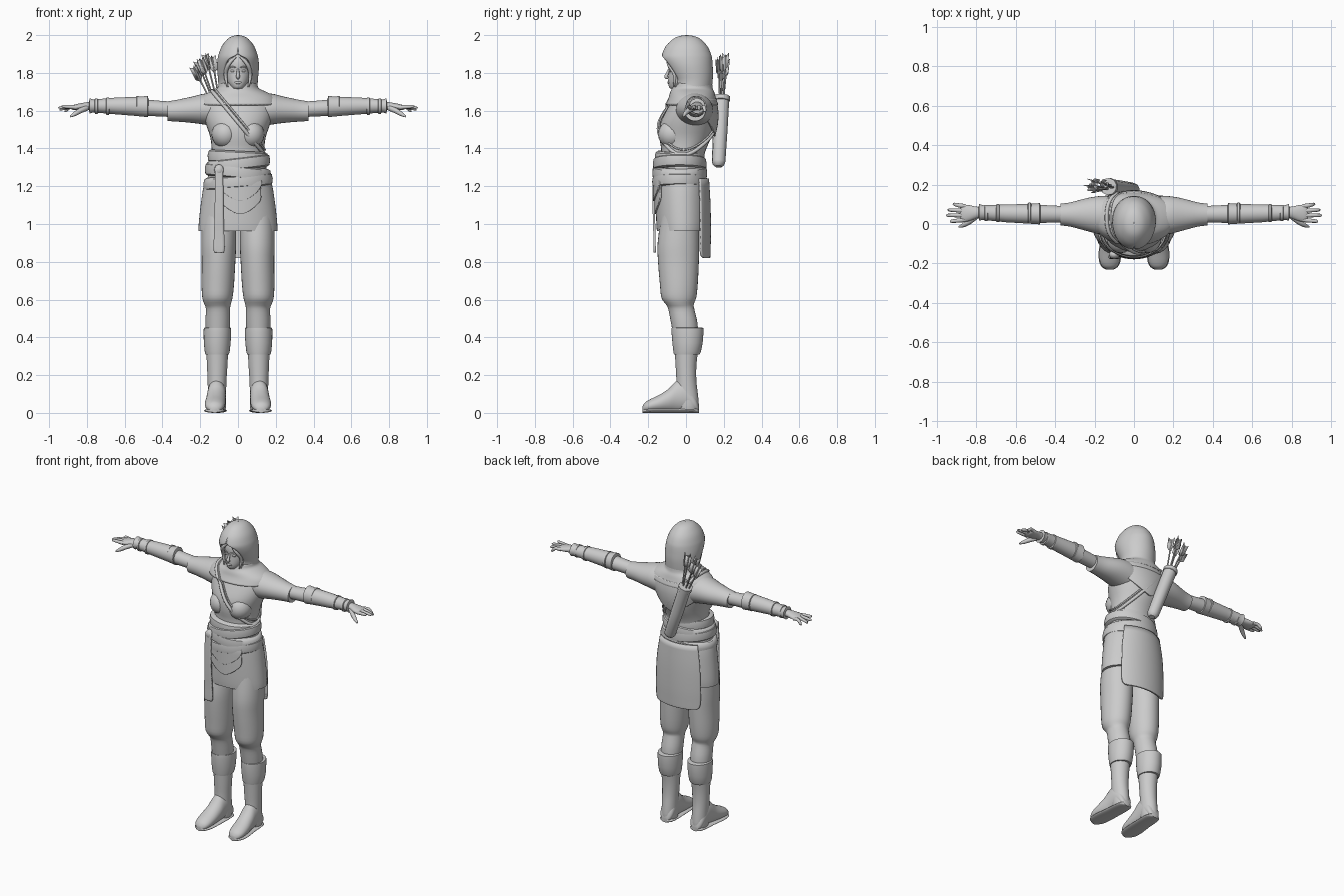
import bpy, bmesh
from math import sin, cos, pi, radians
from mathutils import Vector
from mathutils.bvhtree import BVHTree

def finish(o, mirror=False, thick=0):
    bpy.ops.object.select_all(action='DESELECT')
    o.select_set(True)
    bpy.context.view_layer.objects.active = o
    bpy.ops.object.shade_smooth_by_angle(angle=radians(45))
    if thick:
        m = o.modifiers.new("thickness", 'SOLIDIFY')
        m.thickness, m.offset = thick, 0
    if mirror:
        o.modifiers.new("mirror", 'MIRROR')
    return o

def from_bmesh(name, bm, **kw):
    bmesh.ops.remove_doubles(bm, verts=bm.verts, dist=0.0003)
    bmesh.ops.recalc_face_normals(bm, faces=bm.faces)
    me = bpy.data.meshes.new(name)
    bm.to_mesh(me)
    bm.free()
    o = bpy.data.objects.new(name, me)
    bpy.context.collection.objects.link(o)
    return finish(o, **kw)

def spline(rows, k):
    out = []
    for i in range(len(rows) - 1):
        a, b, c, d = (rows[max(0, min(len(rows) - 1, i + j))] for j in (-1, 0, 1, 2))
        for s in range(k):
            t = s / k
            out.append([q + .5 * t * (r - p + t * (2*p - 5*q + 4*r - s2 + t * (3*(q - r) + s2 - p)))
                        for p, q, r, s2 in zip(a, b, c, d)])
    return out + [list(rows[-1])]

def skin(name, rows, closed=True, caps=True, **kw):
    bm = bmesh.new()
    vs = [[bm.verts.new(p) for p in r] for r in rows]
    n = len(rows[0])
    for a, b in zip(vs, vs[1:]):
        for i in range(n if closed else n - 1):
            j = (i + 1) % n
            bm.faces.new((a[i], a[j], b[j], b[i]))
    if caps:
        bm.faces.new(vs[0])
        bm.faces.new(vs[-1])
    return from_bmesh(name, bm, **kw)

def loft(name, axis, rings, k=3, n=32, tilt=0, **kw):
    # ring = position on axis, two centre coordinates, two radii
    rows = []
    for p, c1, c2, r1, r2 in spline(rings, k):
        row = []
        for i in range(n):
            u, v = c1 + r1 * cos(2*pi*i/n), c2 + r2 * sin(2*pi*i/n)
            row.append({'z': (u, v, p + tilt * u), 'x': (p, u, v), 'y': (u, p, v)}[axis])
        rows.append(row)
    return skin(name, rows, **kw)

def shell(name, rows, k=3, n=32, thick=.012):
    # row = z, centre y, radius x, radius y, start and end angle (0 is the front)
    pts = []
    for z, cy, rx, ry, a0, a1 in spline(rows, k):
        ang = [a0 + (a1 - a0) * i / n for i in range(n + 1)]
        pts.append([(rx * sin(a), cy - ry * cos(a), z) for a in ang])
    return skin(name, pts, closed=False, caps=False, thick=thick)

def tube(name, pts, radii, cyclic=False, mirror=False, smooth=1):
    pr = spline([(*p, r) for p, r in zip(pts, radii)], smooth)
    cu = bpy.data.curves.new(name, 'CURVE')
    cu.dimensions, cu.bevel_depth, cu.bevel_resolution, cu.use_fill_caps = '3D', 1, 3, True
    sp = cu.splines.new('POLY')
    sp.points.add(len(pr) - 1)
    for q, p in zip(sp.points, pr):
        q.co, q.radius = (*p[:3], 1), p[3]
    sp.use_cyclic_u = cyclic
    o = bpy.data.objects.new(name, cu)
    bpy.context.collection.objects.link(o)
    bpy.ops.object.select_all(action='DESELECT')
    o.select_set(True)
    bpy.context.view_layer.objects.active = o
    bpy.ops.object.convert(target='MESH')
    return finish(bpy.context.object, mirror=mirror)

def ball(name, c, s, mirror=False):
    bm = bmesh.new()
    bmesh.ops.create_uvsphere(bm, u_segments=20, v_segments=12, radius=1)
    for v in bm.verts:
        v.co = [a + b * d for a, b, d in zip(c, v.co, s)]
    return from_bmesh(name, bm, mirror=mirror)

# Torso, bust and sleeves
torso = loft("tunic_body", 'z', [(1.2, 0, -.03, .17, .13), (1.34, 0, -.02, .143, .115), (1.40, 0, -.012, .14, .12),
    (1.46, 0, -.003, .147, .138), (1.53, 0, .008, .17, .145), (1.6, 0, .025, .19, .13),
    (1.65, 0, .03, .18, .108), (1.685, 0, .032, .12, .095), (1.71, 0, .032, .08, .08)])
ball("bust", (.068, -.07, 1.475), (.072, .078, .075), mirror=True)
loft("sleeve", 'x', [(.08, .045, 1.6, .1, .09), (.17, .045, 1.608, .097, .083), (.24, .048, 1.605, .083, .07),
    (.32, .048, 1.6, .062, .058), (.372, .048, 1.597, .055, .052)], mirror=True)

# Cowl over the shoulders and pointed back cape
cowl = shell("shoulder_cowl", [(1.745, .035, .097, .097, 0, 2*pi), (1.715, .033, .105, .103, 0, 2*pi),
    (1.693, .033, .15, .112, 0, 2*pi), (1.665, .033, .195, .12, 0, 2*pi), (1.63, .03, .207, .135, 0, 2*pi)], n=48)
shell("back_cape", [(z, cy, rx, ry, pi - h, pi + h) for z, cy, rx, ry, h in
    [(1.66, .033, .2, .122, 1.5), (1.6, .027, .205, .138, 1.2), (1.54, .012, .18, .152, .8),
     (1.49, .005, .165, .15, .4), (1.465, 0, .155, .148, .06)]])

# Hood with face opening
shell("hood", [(z, cy, rx, ry, a, 2*pi - a) for z, cy, rx, ry, a in
    [(1.70, .032, .106, .098, 0), (1.72, .035, .1, .097, .25), (1.76, .036, .1, .1, .72), (1.80, .026, .104, .112, .74),
     (1.84, .014, .106, .122, .66), (1.875, .005, .103, .128, .45), (1.9, .003, .097, .124, .01), (1.94, .003, .081, .105, 0),
     (1.975, .004, .053, .07, 0), (1.99, .004, .028, .038, 0), (1.995, .004, .001, .001, 0)]], n=48, thick=.01)

# Head, facial features and hair
loft("head", 'z', [(1.66, 0, .02, .05, .055), (1.71, 0, .01, .048, .06), (1.718, 0, -.035, .035, .05),
    (1.745, 0, -.03, .052, .064), (1.78, 0, -.02, .064, .073), (1.81, 0, -.015, .068, .076),
    (1.84, 0, -.012, .068, .083), (1.88, 0, -.01, .06, .075), (1.92, 0, -.005, .02, .03)])
tube("nose", [(0, -.09, 1.818), (0, -.1, 1.795), (0, -.105, 1.78), (0, -.094, 1.772)], [.006, .008, .011, .007], smooth=3)
ball("lips", (0, -.092, 1.748), (.019, .007, .007))
ball("eye", (.027, -.08, 1.81), (.013, .009, .007), mirror=True)
tube("eyebrow", [(.012, -.093, 1.828), (.03, -.089, 1.833), (.048, -.075, 1.826)], [.003, .004, .002], mirror=True)
for i in range(3):
    tube("hair_lock", [(.012 + .008*i, -.095, 1.885), (.05, -.09 + .012*i, 1.845), (.066, -.06 + .012*i, 1.79),
        (.055 + .004*i, -.065 + .01*i, 1.725)], [.006, .011, .01, .004], mirror=True, smooth=4)

# Arms, bracers and hands
loft("upper_arm", 'x', [(.3, .048, 1.605, .04, .042), (.4, .05, 1.61, .043, .041), (.52, .052, 1.618, .047, .045)], mirror=True)
loft("bracer", 'x', [(.475, .052, 1.622, .045, .045), (.478, .052, 1.622, .054, .057), (.5, .052, 1.622, .052, .054),
    (.55, .052, 1.623, .049, .05), (.65, .054, 1.625, .045, .044), (.765, .058, 1.625, .037, .034),
    (.785, .059, 1.625, .042, .04), (.788, .059, 1.625, .03, .028)], k=1, mirror=True)
for x, r in ((.53, .053), (.69, .046), (.75, .041)):
    loft("bracer_band", 'x', [(x - .009, .055, 1.624, r - .005, r - .005), (x - .006, .055, 1.624, r, r),
        (x + .006, .055, 1.624, r, r), (x + .009, .055, 1.624, r - .005, r - .005)], k=1, mirror=True)
loft("palm", 'x', [(.77, .059, 1.624, .027, .024), (.8, .058, 1.624, .03, .021), (.84, .055, 1.62, .041, .018),
    (.87, .055, 1.617, .042, .014), (.882, .055, 1.616, .03, .008)], mirror=True)
for y, tip, ty, tz in ((.09, .918, .1, 1.6), (.067, .943, .071, 1.608), (.044, .949, .044, 1.615), (.021, .932, .014, 1.622)):
    tube("finger", [(.855, y, 1.617), (.89, (y + ty)/2, 1.62), (tip - .006, ty, tz), (tip, ty, tz - .001)],
        [.011, .0105, .008, .003], mirror=True, smooth=2)
tube("thumb", [(.8, .04, 1.615), (.835, .012, 1.6), (.865, -.006, 1.582), (.888, -.015, 1.568)], [.015, .014, .011, .004], mirror=True, smooth=2)

# Trousers
loft("trouser_leg", 'z', [(1.05, .1, -.03, .09, .1), (.9, .102, -.04, .092, .11), (.8, .103, -.04, .089, .108),
    (.68, .107, -.038, .086, .1), (.61, .109, -.038, .08, .092), (.575, .108, -.033, .07, .074),
    (.55, .106, -.025, .064, .069), (.48, .107, -.01, .065, .07), (.4, .108, 0, .06, .065)], mirror=True)

# Boots
loft("boot_cuff", 'z', [(.453, .109, .008, .06, .068), (.45, .109, .008, .072, .084), (.43, .109, .008, .073, .085),
    (.37, .11, .008, .071, .08), (.325, .11, .006, .066, .073), (.31, .11, .004, .062, .068), (.308, .11, .003, .05, .055)], k=1, mirror=True)
loft("boot_shaft", 'z', [(.33, .11, .002, .058, .062), (.25, .11, 0, .054, .055), (.17, .111, .002, .05, .053),
    (.1, .111, .005, .048, .058), (.04, .111, .01, .048, .058), (.012, .111, .01, .044, .054)], mirror=True)
foot = [(.068, .11, .02, .03), (.05, .11, .042, .09), (0, .112, .049, .17), (-.05, .114, .05, .165), (-.09, .117, .052, .125),
    (-.14, .121, .054, .092), (-.19, .123, .05, .068), (-.218, .123, .036, .05), (-.231, .123, .014, .028)]
loft("boot_foot", 'y', [(y, x, .004 + h/2, r, h/2) for y, x, r, h in foot], mirror=True)
loft("boot_sole", 'y', [(y, x, .012, r + .004, .012) for y, x, r, h in foot], mirror=True)

# Tunic skirt with hanging panels
loft("tunic_skirt", 'z', [(1.24, 0, -.03, .172, .13), (1.18, 0, -.025, .186, .135), (1.08, 0, -.022, .2, .137),
    (1.0, 0, -.02, .208, .137), (.962, 0, -.02, .209, .134)], n=48)
for name, drop, g in (("front_apron_long", 0, 0), ("front_apron_short", .07, .006)):
    shell(name, [(z + drop, -.023, rx + g, .141 + g, .06 - h, .06 + h) for z, rx, h in
        [(1.24 - drop, .18, .62), (1.14, .198, .6), (1.1, .2, .45), (1.065, .203, .2), (1.052, .204, .04)]], thick=.008)
shell("back_panel", [(z, -.018, rx, ry, pi - h, pi + h) for z, rx, ry, h in
    [(1.24, .18, .135, .85), (1.1, .205, .143, .86), (.95, .213, .145, .86), (.86, .213, .143, .85),
     (.83, .213, .142, .78), (.82, .213, .141, .66)]], thick=.01)

# Sash wraps, knot and hanging tail
for z, rx, ry, tilt in ((1.355, .158, .13, -.05), (1.32, .167, .14, .12), (1.275, .173, .143, -.1), (1.225, .181, .144, .08)):
    loft("sash_wrap", 'z', [(z - .034, 0, -.033, rx - .012, ry - .012), (z - .026, 0, -.033, rx, ry), (z, 0, -.033, rx + .003, ry + .002),
        (z + .024, 0, -.033, rx - .002, ry - .002), (z + .032, 0, -.033, rx - .015, ry - .015)], k=1, n=48, tilt=tilt)
ball("sash_knot", (-.1, -.155, 1.285), (.026, .022, .03))
tail = spline([(1.3, -.166, .02), (1.2, -.17, .022), (1.05, -.17, .024), (.95, -.167, .027), (.87, -.166, .03), (.85, -.165, .024)], 3)
skin("sash_tail", [[(-.1 + s * w, y, z) for s in (-1, -.5, 0, .5, 1)] for z, y, w in tail], closed=False, caps=False, thick=.012)

# Chest straps, wrapped around the body along a slanted plane
trees = [BVHTree.FromPolygons([v.co for v in o.data.vertices], [p.vertices for p in o.data.polygons]) for o in (torso, cowl)]
slant = Vector((-.29, 0, .35)).normalized()
for name, shift, r in (("quiver_strap", 0, .01), ("quiver_cord", .024, .005)):
    c = Vector((.015 + shift, .02, 1.52))
    pts = []
    for i in range(64):
        d = slant * cos(2*pi*i/64) + Vector((0, sin(2*pi*i/64), 0))
        hits = [h[3] for h in (t.ray_cast(c + d, -d) for t in trees) if h[0]]
        if hits:
            pts.append(c + d * (1 - min(hits) + .007))
    tube(name, pts, [r] * len(pts), cyclic=True)

# Quiver
low, top = Vector((.0, .172, 1.315)), Vector((-.13, .19, 1.675))
tube("quiver", [low.lerp(top, t) for t in (-.03, 0, .04, .5, .93, .935, 1, 1.002)], [.018, .031, .036, .039, .04, .044, .044, .036])

# Arrows with three feathers each
for i, tip in enumerate([(-.235, .19, 1.83), (-.2, .172, 1.87), (-.172, .212, 1.895), (-.138, .19, 1.885), (-.215, .218, 1.86)]):
    tip = Vector(tip)
    base = top.lerp(low, .15) + (tip - Vector((-.19, .196, 1.87))) * .3
    d = (tip - base).normalized()
    tube("arrow_shaft", [base, tip], [.0045, .0045])
    side = d.orthogonal().normalized()
    bm = bmesh.new()
    for k in range(3):
        u = (side * cos(2*pi*k/3 + i) + d.cross(side) * sin(2*pi*k/3 + i)) * .022
        bm.faces.new([bm.verts.new(p) for p in (tip - d*.085, tip - d*.065 + u, tip + u + d*.008, tip - d*.008)])
    from_bmesh("arrow_feathers", bm, thick=.003)
